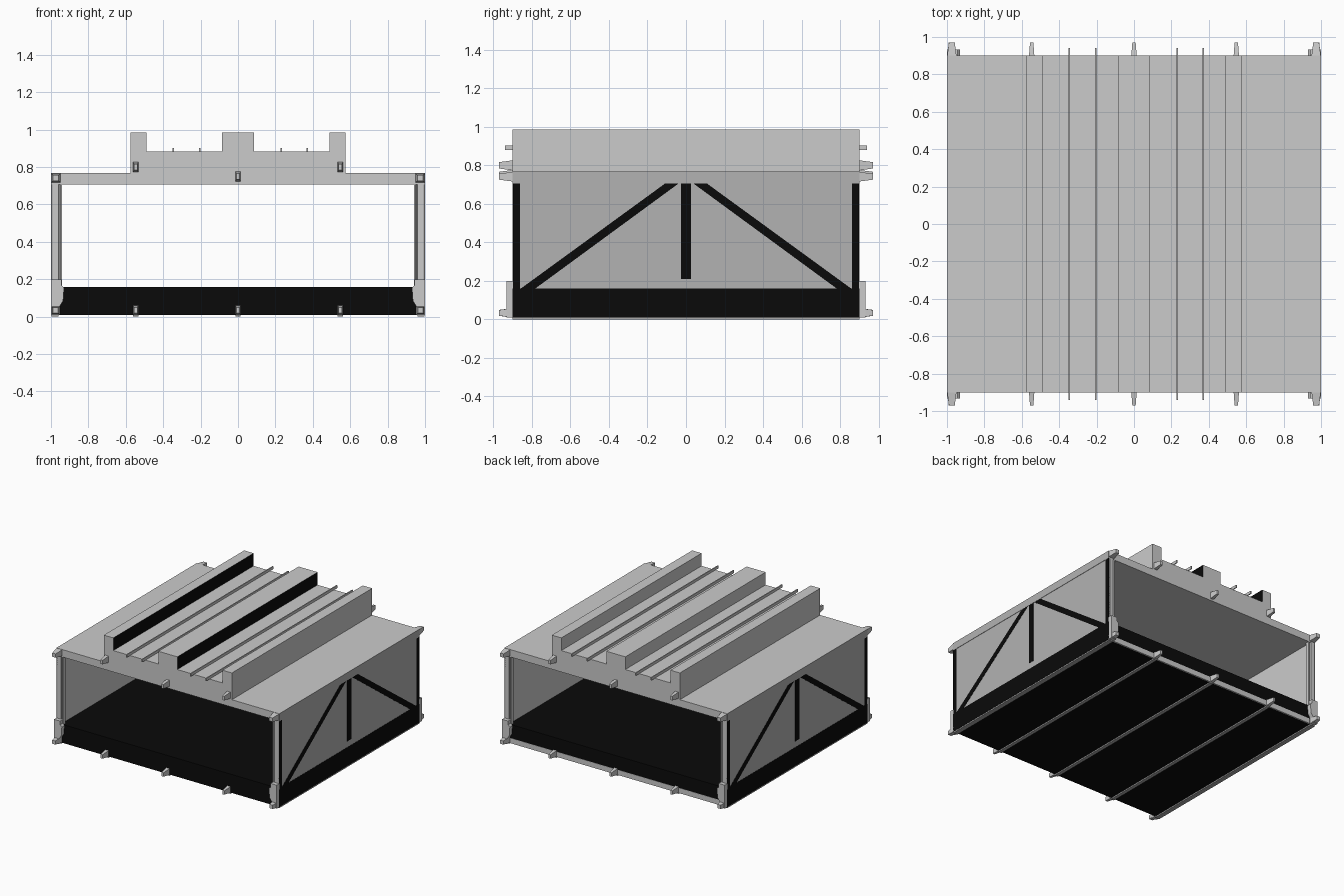
import bpy, bmesh, math
from mathutils import Vector

if "Cube" in bpy.data.objects:
    bpy.data.objects.remove(bpy.data.objects["Cube"])


def material(name, v):
    m = bpy.data.materials.new(name)
    m.diffuse_color = (v, v, v, 1)
    m.use_nodes = True
    m.node_tree.nodes["Principled BSDF"].inputs["Base Color"].default_value = m.diffuse_color
    return m


black = material("black_trim", 0.003)
dark_grey = material("dark_panel", 0.45)
rail_grey = material("rail_grey", 0.4)


def finish(name, bm, mat=None):
    bmesh.ops.recalc_face_normals(bm, faces=bm.faces)
    me = bpy.data.meshes.new(name)
    bm.to_mesh(me)
    bm.free()
    ob = bpy.data.objects.new(name, me)
    bpy.context.collection.objects.link(ob)
    if mat:
        me.materials.append(mat)
    return ob


def extrude(name, pts, offset, mat=None):
    bm = bmesh.new()
    face = bm.faces.new([bm.verts.new(p) for p in pts])
    r = bmesh.ops.extrude_face_region(bm, geom=[face])
    verts = [g for g in r["geom"] if isinstance(g, bmesh.types.BMVert)]
    bmesh.ops.translate(bm, verts=verts, vec=offset)
    return finish(name, bm, mat)


def box(name, x, y, z, mat=None):
    pts = [(x[0], y[0], z[0]), (x[1], y[0], z[0]), (x[1], y[1], z[0]), (x[0], y[1], z[0])]
    return extrude(name, pts, (0, 0, z[1] - z[0]), mat)


def peg(name, x, z, w, h, s, y0=0.89, y1=0.97):
    # tapered connector lug pointing out of the front or back
    bm = bmesh.new()
    loops = []
    for y, k in ((y0, 1.0), (y1, 0.6)):
        loops.append([bm.verts.new((x + a * w / 2 * k, s * y, z + b * h / 2 * k))
                      for a, b in ((-1, -1), (1, -1), (1, 1), (-1, 1))])
    for lp in loops:
        bm.faces.new(lp)
    for i in range(4):
        j = (i + 1) % 4
        bm.faces.new((loops[0][i], loops[0][j], loops[1][j], loops[1][i]))
    return finish(name, bm)


# Roof: one stepped profile with three ridges
half = [(0.085, 0.985), (0.085, 0.882), (0.49, 0.882), (0.49, 0.985), (0.575, 0.985),
        (0.575, 0.768), (1.0, 0.768), (1.0, 0.708)]
outline = half + [(-x, z) for x, z in reversed(half)]
roof = extrude("roof", [(x, -0.9, z) for x, z in outline], (0, 1.8, 0))
plain = material("roof_grey", 0.8)
roof.data.materials.append(plain)
roof.data.materials.append(black)
for p in roof.data.polygons:
    # dark inner flanks of the left and middle ridges
    if p.normal.x > 0.9 and p.center.z > 0.9 and p.center.x < 0.2:
        p.material_index = 1

# Thin fins lying in the roof channels
for x in (-0.345, -0.205, 0.23, 0.37):
    box("roof_fin", (x - 0.004, x + 0.004), (-0.94, 0.94), (0.88, 0.903))

# Floor slab, underside rails and rear sill
box("floor", (-0.997, 0.997), (-0.898, 0.898), (0.01, 0.16), black)
for x in (-0.547, 0, 0.547):
    box("floor_rail", (x - 0.014, x + 0.014), (-0.9, 0.9), (0.0, 0.05), rail_grey)
box("rear_sill", (-0.95, 0.95), (0.89, 0.9), (0.008, 0.05))

for s in (-1, 1):
    # Side wall with darker outer panel
    box("side_wall", (s * 0.96, s * 0.99), (-0.9, 0.9), (0.15, 0.71))
    box("side_panel", (s * 0.985, s * 0.998), (-0.899, 0.899), (0.15, 0.71), dark_grey)
    box("roof_edge_panel", (s * 0.99, s * 1.001), (-0.9, 0.9), (0.706, 0.768), dark_grey)
    box("edge_rail", (s * 0.96, s * 0.998), (-0.9, 0.9), (0.0, 0.02), rail_grey)

    # Black side truss
    xs = (s * 0.99, s * 1.0)
    box("lower_band", xs, (-0.9, 0.9), (0.01, 0.16), black)
    box("truss_post", xs, (-0.025, 0.025), (0.21, 0.71), black)
    for t in (-1, 1):
        box("truss_end", xs, (t * 0.862, t * 0.899), (0.15, 0.71), black)
        pts = [(s * 0.99, t * y, z) for y, z in
               ((0.865, 0.155), (0.79, 0.155), (0.03, 0.712), (0.10, 0.712))]
        extrude("truss_brace", pts, (s * 0.01, 0, 0), black)

        # Corner column with a chamfered groove on its outer face
        col = [(0.99, 0.86), (0.99, 0.9), (0.975, 0.9), (0.967, 0.885), (0.957, 0.885),
               (0.95, 0.9), (0.94, 0.9), (0.94, 0.87), (0.96, 0.86)]
        extrude("corner_column", [(s * x, t * y, 0.15) for x, y in col], (0, 0, 0.56))

        # Corner foot and its lugs
        foot = [(1, 0.01), (0.957, 0.01), (0.957, 0.05), (0.935, 0.085), (0.93, 0.155),
                (0.945, 0.17), (0.945, 0.2), (1, 0.2)]
        extrude("corner_foot", [(s * x, t * 0.895, z) for x, z in foot], (0, t * 0.037, 0))
        peg("foot_lug", s * 0.976, 0.034, 0.048, 0.05, t)
        peg("roof_corner_lug", s * 0.974, 0.741, 0.052, 0.052, t)

# Connector lugs along the front and back edges
for t in (-1, 1):
    for x, z in ((-0.547, 0.8), (0, 0.75), (0.547, 0.8)):
        peg("roof_lug", x, z, 0.03, 0.055, t)
        peg("floor_lug", x, 0.034, 0.03, 0.052, t)
